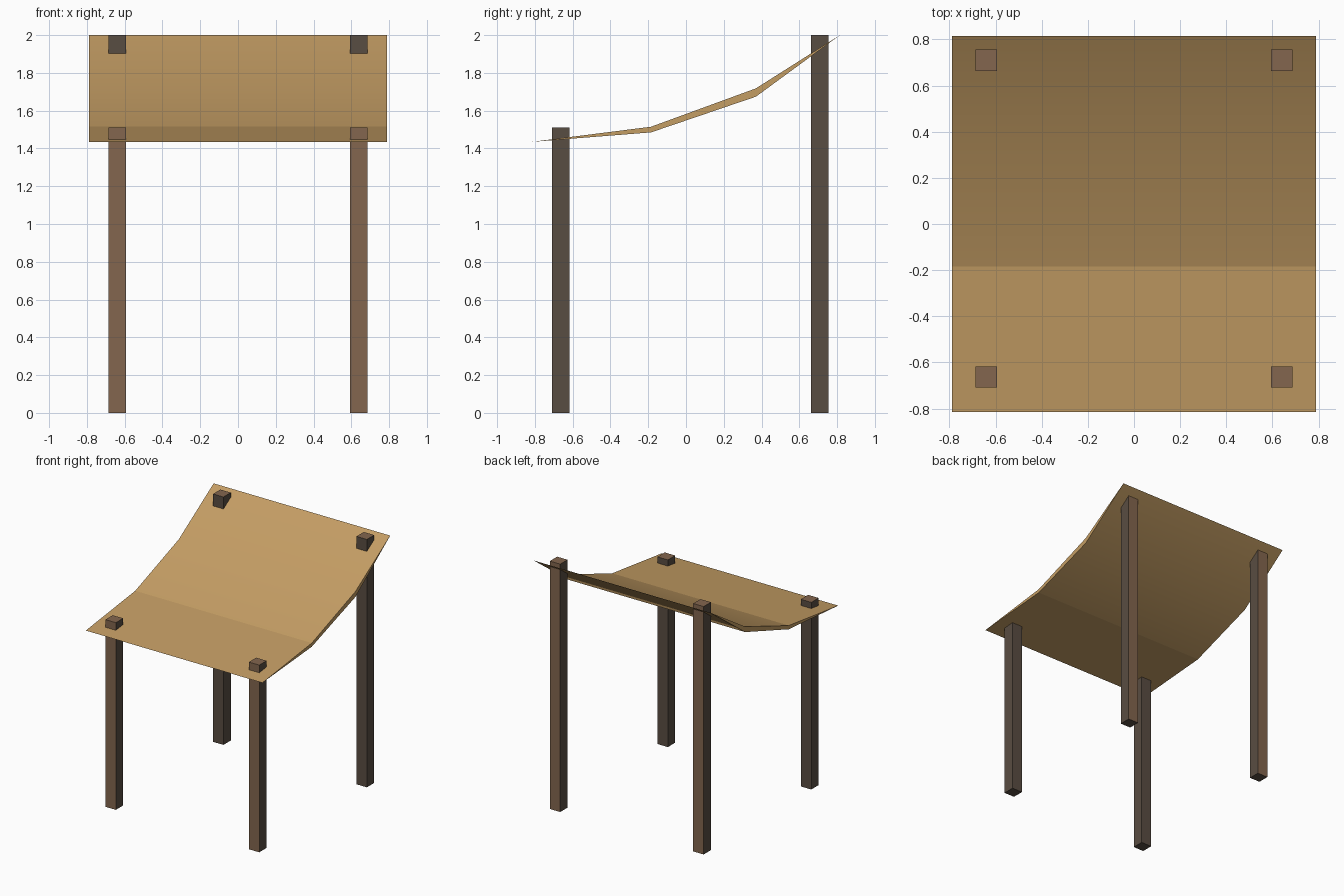
import bpy, bmesh

if "Cube" in bpy.data.objects:
    bpy.data.objects.remove(bpy.data.objects["Cube"])


def srgb(r, g, b):
    lin = [(c / 255 / 12.92) if c < 10 else ((c / 255 + 0.055) / 1.055) ** 2.4 for c in (r, g, b)]
    return (*lin, 1.0)


def material(name, rgb):
    m = bpy.data.materials.new(name)
    m.diffuse_color = srgb(*rgb)
    m.use_nodes = True
    m.node_tree.nodes["Principled BSDF"].inputs["Base Color"].default_value = m.diffuse_color
    return m


CLOTH = material("tan cloth", (196, 157, 100))
BROWN = material("brown wood", (131, 102, 78))
DARK = material("dark wood", (89, 77, 66))


def finish(bm, name, mats):
    bmesh.ops.recalc_face_normals(bm, faces=bm.faces)
    mesh = bpy.data.meshes.new(name)
    bm.to_mesh(mesh)
    bm.free()
    for m in mats:
        mesh.materials.append(m)
    bpy.context.collection.objects.link(bpy.data.objects.new(name, mesh))


def post(name, x, y, height, width=0.093):
    """Square post: outer face and top are brown, the rest is dark."""
    bm = bmesh.new()
    bmesh.ops.create_cube(bm, size=1)
    for v in bm.verts:
        v.co = (x + v.co.x * width, y + v.co.y * width, (v.co.z + 0.5) * height)
    bm.normal_update()
    outward = 1 if y > 0 else -1
    for f in bm.faces:
        n = f.normal
        f.material_index = 0 if n.z > 0.5 or n.y * outward > 0.5 else 1
    finish(bm, name, [BROWN, DARK])


# Four posts, short in front and tall at the back
for side, x in (("left", -0.64), ("right", 0.64)):
    post(f"front_{side}_post", x, -0.663, 1.51)
    post(f"back_{side}_post", x, 0.709, 2.0)

# Sagging canopy: lens-shaped profile (y, top z, bottom z) spanning x
PROFILE = [(-0.815, 1.435, 1.435), (-0.185, 1.515, 1.485),
           (0.37, 1.718, 1.674), (0.815, 2.0, 2.0)]
HALF = 0.788
bm = bmesh.new()
rows = []
for y, top, bottom in PROFILE:
    upper = [bm.verts.new((x, y, top)) for x in (-HALF, HALF)]
    lower = upper if top == bottom else [bm.verts.new((x, y, bottom)) for x in (-HALF, HALF)]
    rows.append((upper, lower))
for i, (a, b) in enumerate(zip(rows, rows[1:])):
    for k in (0, 1):                       # top and bottom sheets
        f = bm.faces.new((a[k][0], a[k][1], b[k][1], b[k][0]))
        f.smooth = i > 0                   # front panel stays flat
    for s in (0, 1):                       # side walls
        ring = list(dict.fromkeys((a[0][s], b[0][s], b[1][s], a[1][s])))
        bm.faces.new(ring)
# Keep outline edges and the front fold sharp
for e in bm.edges:
    ys = [v.co.y for v in e.verts]
    across = abs(ys[0] - ys[1]) < 1e-4 and abs(ys[0] - 0.37) < 0.01 \
        and abs(e.verts[0].co.x - e.verts[1].co.x) > 0.1
    e.smooth = across
finish(bm, "canopy", [CLOTH])
